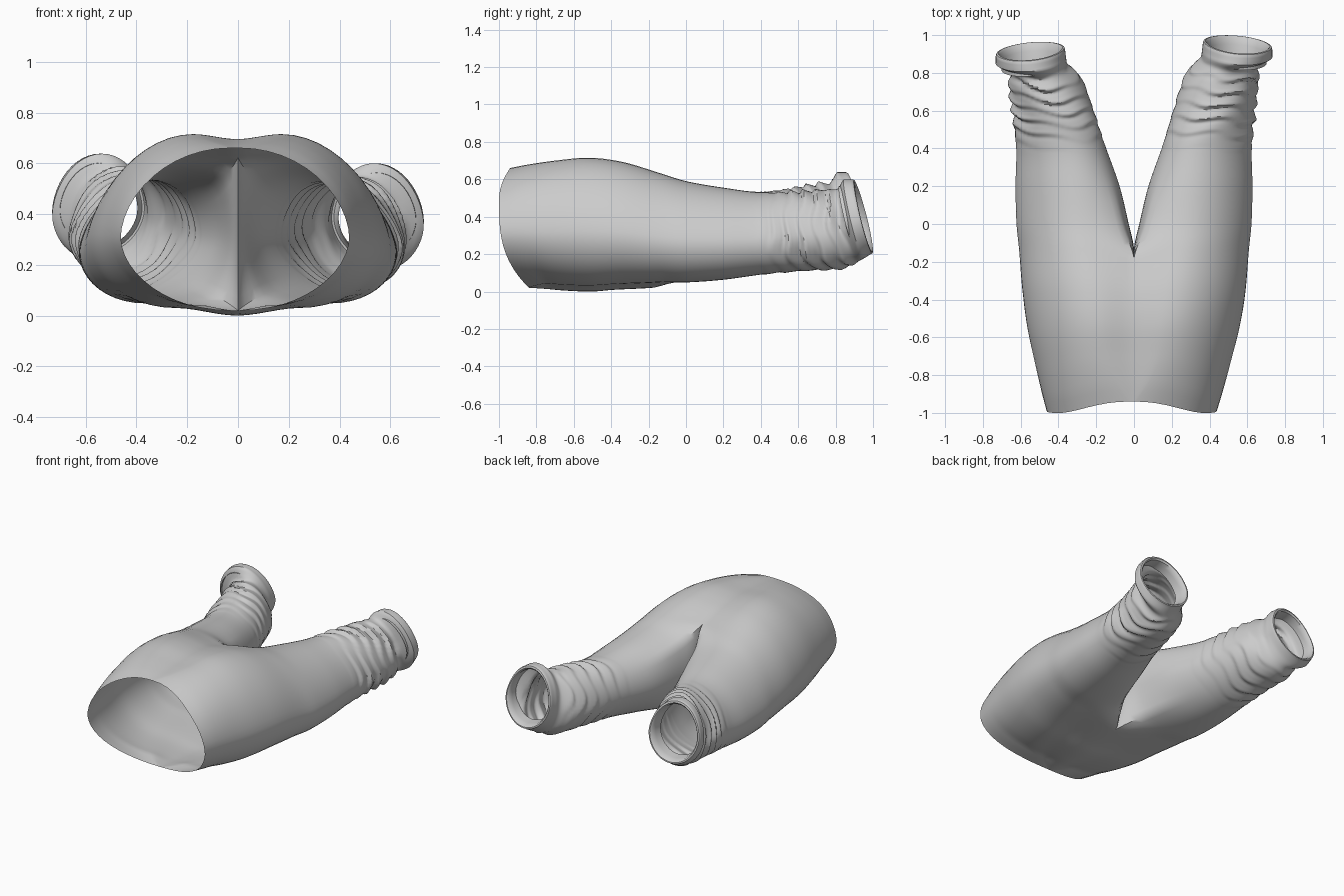
import bpy, bmesh, math
from math import sin, cos, pi

if "Cube" in bpy.data.objects:
    bpy.data.objects.remove(bpy.data.objects["Cube"])

# Sections from waist to cuff: y, inner x, outer x, lobe centre x, top z, bottom z, boxiness
STATIONS = [
    (-1.00, 0, .45, .02, .67, .03, 1),
    (-.90, 0, .478, .10, .69, .025, 1),
    (-.75, 0, .515, .17, .71, .015, 1),
    (-.55, 0, .56, .21, .725, .01, 1),
    (-.35, 0, .588, .24, .705, .02, 1),
    (-.13, 0, .605, .29, .64, .03, 1),
    (.00, .03, .618, .32, .60, .045, .45),
    (.20, .08, .623, .35, .565, .07, .1),
    (.40, .15, .62, .385, .54, .10, 0),
    (.60, .215, .64, .43, .545, .12, 0),
    (.78, .285, .66, .475, .555, .135, 0),
    (.85, .35, .655, .50, .56, .165, 0),
    (.895, .36, .732, .545, .61, .185, 0),
    (.94, .365, .732, .55, .61, .21, 0),
]
N, OUTER = 48, 36          # points per ring; points 0..36 form the outer arc
CROTCH = -.13


def clamp(v):
    return max(0.0, min(1.0, v))


def smooth(v):
    v = clamp(v)
    return v * v * (3 - 2 * v)


def section(y):
    """Smoothly interpolated section at y."""
    k = 0
    while k < len(STATIONS) - 2 and y > STATIONS[k + 1][0]:
        k += 1
    a, b = STATIONS[k], STATIONS[k + 1]
    p, n = STATIONS[max(k - 1, 0)], STATIONS[min(k + 2, len(STATIONS) - 1)]
    h = b[0] - a[0]
    t = clamp((y - a[0]) / h)
    out = []
    for c in range(1, 7):
        if a[c] == b[c]:
            out.append(a[c])
            continue
        m0 = (b[c] - p[c]) / (b[0] - p[0]) * h
        m1 = (n[c] - a[c]) / (n[0] - a[0]) * h
        out.append((2*t**3 - 3*t*t + 1)*a[c] + (t**3 - 2*t*t + t)*m0
                   + (3*t*t - 2*t**3)*b[c] + (t**3 - t*t)*m1)
    return out


def ring_point(y, i, side, scale=1.0, dy=0.0):
    xin, xout, cx, top, bot, box = section(y)
    a = math.radians(-135 + i * 360 / N)
    s, c = sin(a), cos(a)
    lean = .05 * (1 - y * y)
    zm = bot + .45 * (top - bot)
    # raise the underside beside the centre seam
    lift = .03 * clamp((y + 1) / .15) * box
    low = bot + lift
    # rounded section
    x = cx + (xout - cx if c > 0 else cx - xin) * c - lean * s
    z = zm + (top - zm) * s ** 1.12 if s > 0 else zm - (zm - low) * abs(s) ** 1.08
    # boxed section: flat towards the centre seam, straight inner wall
    u, d = 0.0, 0.0
    if c < -1e-6:
        dip = .02 * sin(pi * clamp(y + 1))
        if i > OUTER:
            d = (i - OUTER) / (N - OUTER)
            u, bx, bz = 1.0, xin, top - dip + (bot - top + dip) * d
        else:
            u = clamp((abs(math.degrees(a)) - 90) / 45)
            lobe = cx - lean * (1 if s > 0 else -1)
            bx = lobe + (xin - lobe) * u
            bz = top - dip * smooth(u) if s > 0 else low - lift * smooth(u)
        x, z = x + (bx - x) * box, z + (bz - z) * box
    yy = y
    # curved waist edge
    fade = clamp((-.4 - y) / .6)
    edge = .06 * ((z - .5) / .17) ** 2 if z > .5 else .16 * ((.5 - z) / .47) ** 3
    yy += edge * fade
    # curved crotch seam
    pull = clamp((y + .5) / .37) if y <= CROTCH else clamp((.1 - y) / .23)
    yy -= .05 * pull * u * u * (2 * d - 1) ** 2
    # gathered folds above the cuff, broken up and weaker on the inner leg
    env = smooth((y - .36) / .25) * smooth((.88 - y) / .05) * (.7 + .3 * c)
    ph = 2 * pi * y / .08 + 1.8 * sin(a + side) + 1.3 * sin(2 * a + 2 * side)
    ph += 1.0 * sin(5 * a + 9 * y)
    fold = sin(ph + .6 * sin(ph)) * (1 + .6 * sin(3 * a + 14 * y + side))
    f = scale * (1 + .042 * env * fold)
    x, z = cx + (x - cx) * f, zm + (z - zm) * f
    # tilted cuff, and the slightly higher left leg
    t = smooth((y - .4) / .45)
    yy += dy - t * (.25 * (z - .40) + .10 * (x - cx))
    if side < 0:
        t = smooth((y - .3) / .6)
        yy -= .035 * t
        z += .038 * t
    return (side * x - .012 * fade, yy, z)


def spread(a, b, n):
    return [a + (b - a) * k / n for k in range(n)]


def build_side(bm, side):
    rings = [(y, 1, 0) for y in spread(-1, CROTCH, 30) + spread(CROTCH, .35, 20)
             + spread(.35, .94, 66) + [.94]]
    # rolled cuff rim turning back inside
    rings += [(.94, s, dy) for s, dy in
              ((.98, .010), (.93, .012), (.88, .002), (.85, -.03), (.83, -.08))]
    prev = None
    for y, scale, dy in rings:
        torso = y < CROTCH - 1e-6
        count = OUTER + 1 if torso else N
        row = [bm.verts.new(ring_point(y, i, side, scale, dy)) for i in range(count)]
        if prev:
            for i in range(OUTER if len(prev) < N else N):
                j = (i + 1) % N
                quad = [prev[i], prev[j], row[j], row[i]]
                bm.faces.new(quad if side < 0 else quad[::-1])
        prev = row


# Trousers: two mirrored halves welded along the centre seam
bm = bmesh.new()
for side in (1, -1):
    build_side(bm, side)
bmesh.ops.remove_doubles(bm, verts=bm.verts, dist=.0002)
low = min(v.co.z for v in bm.verts)
bmesh.ops.translate(bm, verts=bm.verts, vec=(0, 0, -low))
bmesh.ops.recalc_face_normals(bm, faces=bm.faces)
mesh = bpy.data.meshes.new("trousers")
bm.to_mesh(mesh)
bm.free()
trousers = bpy.data.objects.new("trousers", mesh)
bpy.context.collection.objects.link(trousers)
bpy.context.view_layer.objects.active = trousers
trousers.select_set(True)
bpy.ops.object.shade_smooth_by_angle(angle=math.radians(40))
